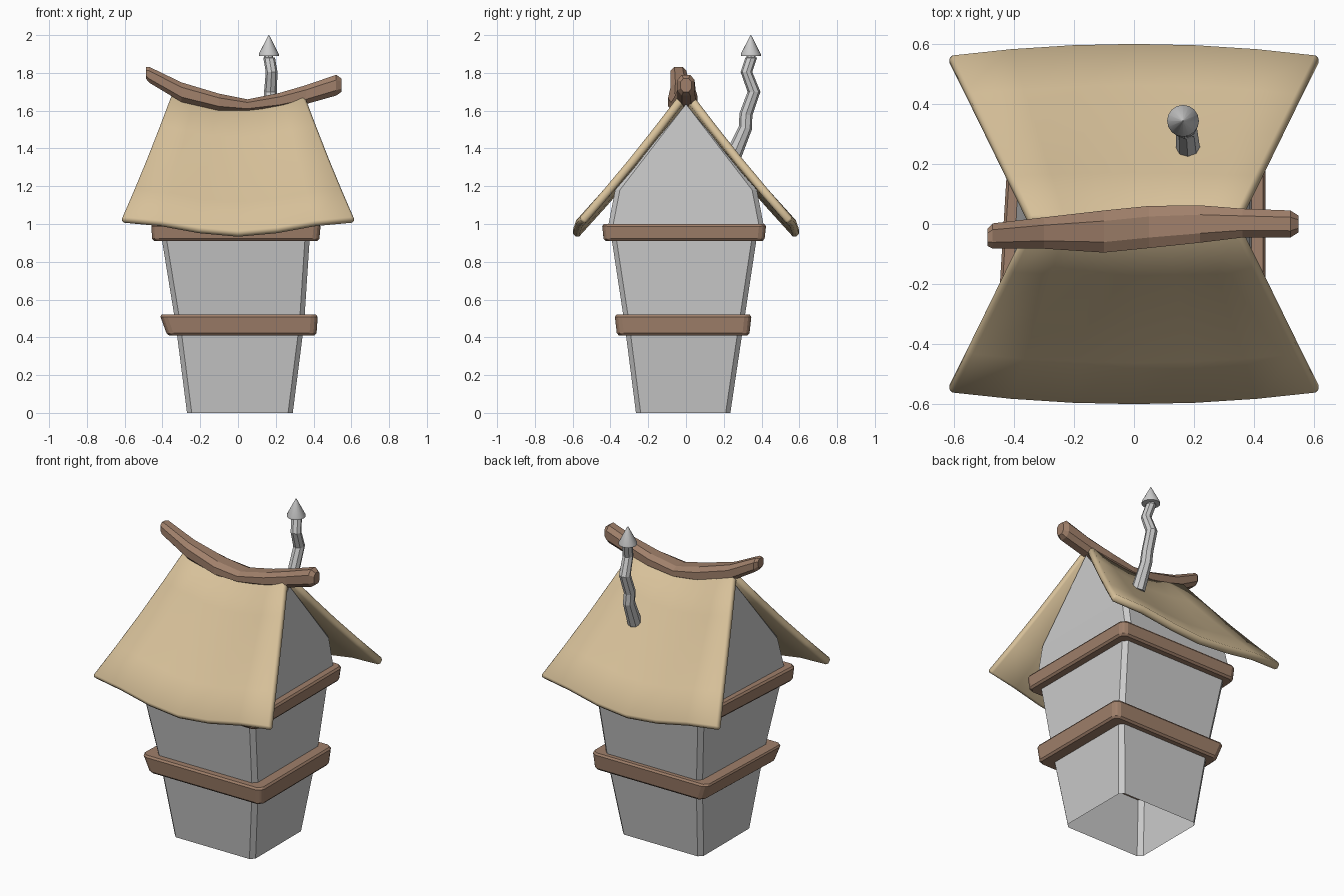
import bpy, bmesh
from math import cos, sin, pi
from mathutils import Vector

if "Cube" in bpy.data.objects:
    bpy.data.objects.remove(bpy.data.objects["Cube"])


def material(name, colour):
    m = bpy.data.materials.new(name)
    m.diffuse_color = (*colour, 1)
    m.use_nodes = True
    m.node_tree.nodes["Principled BSDF"].inputs["Base Color"].default_value = m.diffuse_color
    return m


WOOD = material("wood", (0.35, 0.215, 0.145))
THATCH = material("thatch", (0.68, 0.53, 0.32))


def make(name, verts, faces, mat=None, bevel=0, recalc=True):
    mesh = bpy.data.meshes.new(name)
    mesh.from_pydata([tuple(v) for v in verts], [], faces)
    if recalc:
        bm = bmesh.new()
        bm.from_mesh(mesh)
        bmesh.ops.recalc_face_normals(bm, faces=bm.faces)
        bm.to_mesh(mesh)
        bm.free()
    ob = bpy.data.objects.new(name, mesh)
    bpy.context.collection.objects.link(ob)
    if mat:
        mesh.materials.append(mat)
    if bevel:
        b = ob.modifiers.new("bevel", 'BEVEL')
        b.width, b.segments, b.limit_method = bevel, 1, 'ANGLE'
    return ob


def loft(rings, caps=True, loop=False):
    """Join equal-length rings with quads, optionally capped or looped round."""
    n, k = len(rings[0]), len(rings)
    verts = [v for r in rings for v in r]
    faces = [(i * n + j, i * n + (j + 1) % n,
              (i + 1) % k * n + (j + 1) % n, (i + 1) % k * n + j)
             for i in range(k if loop else k - 1) for j in range(n)]
    if caps and not loop:
        faces += [tuple(range(n)), tuple(range((k - 1) * n, k * n))]
    return verts, faces


def cut_rect(x0, x1, y0, y1, z, skew=0, c=0.025):
    """Horizontal rectangle with cut corners; skew pulls in the back left one."""
    return [(x0 + c, y0, z), (x1 - c, y0, z), (x1, y0 + c, z), (x1, y1 - c, z),
            (x1 - c, y1, z), (x0 + c + skew, y1, z), (x0 + skew, y1 - c, z),
            (x0, y0 + c, z)]


# Flaring walls, open underneath, with leaning gables at both ends
verts, faces = loft([cut_rect(-.27, .29, -.265, .235, 0),
                     cut_rect(-.33, .35, -.325, .305, .47, .02),
                     cut_rect(-.405, .38, -.395, .375, .93, .035),
                     cut_rect(-.41, .39, -.41, .41, 1.0, .035),
                     cut_rect(-.39, .385, -.375, .375, 1.18, .03)], caps=False)
top = len(verts) - 8
verts += [(.355, 0, 1.635), (-.34, 0, 1.64)]
for apex, first in ((top + 8, 1), (top + 9, 5)):
    faces += [(top + first + i, top + (first + i + 1) % 8, apex) for i in range(3)]
make("walls", verts, faces)


# Timber bands round the walls
def band(name, low, high, z0, z1, skew):
    def inset(r):
        return (r[0] + .1, r[1] - .1, r[2] + .1, r[3] - .1)
    rings = [cut_rect(*inset(low), z0, skew), cut_rect(*low, z0, skew),
             cut_rect(*high, z1, skew), cut_rect(*inset(high), z1, skew)]
    make(name, *loft(rings, loop=True), mat=WOOD, bevel=.012)


band("lower_band", (-.375, .415, -.365, .335), (-.415, .423, -.378, .347), .41, .52, .025)
band("upper_band", (-.455, .43, -.435, .415), (-.46, .438, -.445, .425), .91, 1.0, .05)


# Sagging roof slopes, wider at the eaves
def roof(name, side):
    nx, nv = 6, 4
    verts, faces = [], []
    for j in range(nv + 1):
        v = j / nv
        for i in range(nx + 1):
            u = 2 * i / nx - 1
            ridge = Vector((.345 * u, side * .025, 1.64 + .06 * u * u))
            eave = Vector((.617 * u, side * (.607 - .04 * u * u),
                           .955 + .075 * sin(pi / 2 * u) ** 2))
            p = ridge.lerp(eave, v)
            p.z -= .015 * sin(pi * v)
            verts.append(p)
    for j in range(nv):
        for i in range(nx):
            a = j * (nx + 1) + i
            f = (a, a + 1, a + nx + 2, a + nx + 1)
            faces.append(f if side > 0 else f[::-1])
    ob = make(name, verts, faces, THATCH, recalc=False)
    ob.data.shade_smooth()
    ob.data.set_sharp_from_angle(angle=.6)
    s = ob.modifiers.new("thickness", 'SOLIDIFY')
    s.thickness, s.offset = .045, -1
    b = ob.modifiers.new("bevel", 'BEVEL')
    b.width, b.segments, b.limit_method, b.angle_limit = .012, 1, 'ANGLE', 1.0


roof("front_roof", -1)
roof("back_roof", 1)

# Curved ridge beam: x, centre y, centre z, half width, half height
sections = [(-.488, -.045, 1.80, .028, .030), (-.47, -.04, 1.79, .042, .042),
            (-.30, -.03, 1.698, .052, .052),
            (-.10, -.025, 1.645, .07, .045), (.05, -.01, 1.627, .07, .033),
            (.22, 0, 1.652, .062, .042), (.36, .003, 1.685, .048, .05),
            (.52, 0, 1.735, .045, .055), (.547, 0, 1.735, .028, .036)]
octagon = [(1, .5), (.5, 1), (-.5, 1), (-1, .5), (-1, -.5), (-.5, -1), (.5, -1), (1, -.5)]
make("ridge_beam", *loft([[(x, y + a * w, z + b * h) for a, b in octagon]
                          for x, y, z, w, h in sections]), mat=WOOD)


# Crooked chimney pipe and its pointed cap
def circle(x, y, z, r, n, lean=0):
    return [(x + r * cos(2 * pi * i / n), y + r * sin(2 * pi * i / n),
             z - lean * r * sin(2 * pi * i / n)) for i in range(n)]


pipe = [(.18, .25, 1.36, .04, .4), (.175, .315, 1.51, .035, .2),
        (.168, .317, 1.58, .034, .2), (.172, .36, 1.70, .034, 0),
        (.178, .32, 1.805, .031, 0), (.165, .345, 1.88, .031, 0),
        (.162, .345, 1.882, .024, 0), (.162, .345, 1.91, .024, 0)]
make("chimney_pipe", *loft([circle(x, y, z, r, 8, s) for x, y, z, r, s in pipe]))
cap = make("chimney_cap", *loft([circle(.163, .343, 1.89, .053, 16),
                                 circle(.163, .343, 1.90, .053, 16),
                                 circle(.163, .343, 2.0, .002, 16)]))
cap.data.shade_smooth()
cap.data.set_sharp_from_angle(angle=.6)
